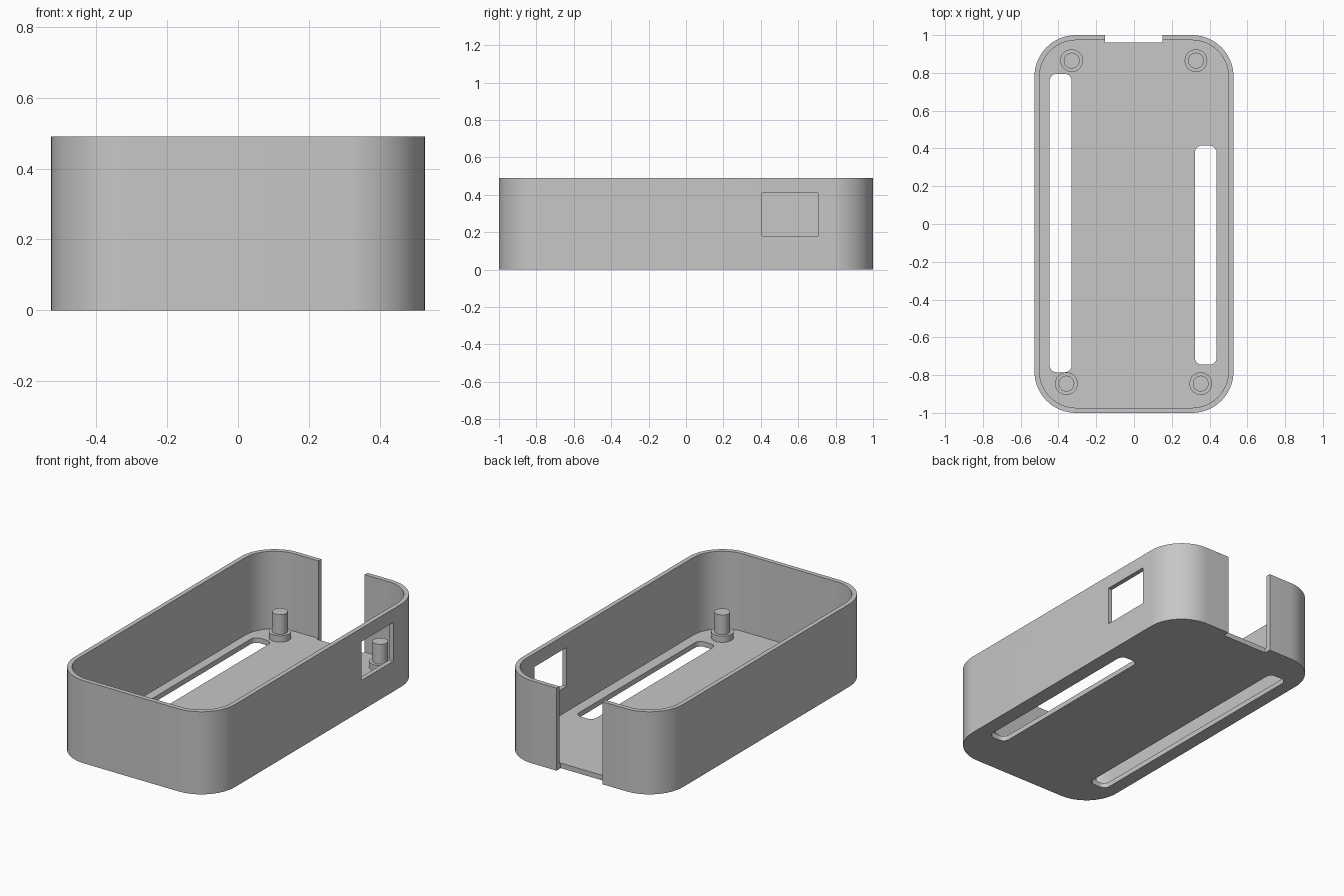
import bpy
import bmesh
import math

cube = bpy.data.objects.get("Cube")
if cube:
    bpy.data.objects.remove(cube, do_unlink=True)

GREY = (0.57, 0.57, 0.57, 1)
grey = bpy.data.materials.new("light_grey_plastic")
grey.use_nodes = True
grey.diffuse_color = GREY
grey.node_tree.nodes["Principled BSDF"].inputs["Base Color"].default_value = GREY

HEIGHT, FLOOR, WALL = 0.49, 0.03, 0.027
HALF_X, HALF_Y, RADIUS = 0.527, 1.0, 0.22


def rounded_outline(x0, x1, y0, y1, radius, steps):
    """Counter-clockwise rectangle outline with rounded corners."""
    centres = [(x1 - radius, y1 - radius), (x0 + radius, y1 - radius),
               (x0 + radius, y0 + radius), (x1 - radius, y0 + radius)]
    points = []
    for corner, (cx, cy) in enumerate(centres):
        for i in range(steps + 1):
            a = math.pi / 2 * (corner + i / steps)
            points.append((cx + radius * math.cos(a), cy + radius * math.sin(a)))
    return points


def prism(name, outline, z0, z1):
    """Extrude a closed outline between two heights."""
    bm = bmesh.new()
    face = bm.faces.new([bm.verts.new((x, y, z0)) for x, y in outline])
    top = bmesh.ops.extrude_face_region(bm, geom=[face])
    verts = [g for g in top["geom"] if isinstance(g, bmesh.types.BMVert)]
    bmesh.ops.translate(bm, vec=(0, 0, z1 - z0), verts=verts)
    bmesh.ops.recalc_face_normals(bm, faces=bm.faces)
    mesh = bpy.data.meshes.new(name)
    bm.to_mesh(mesh)
    bm.free()
    mesh.materials.append(grey)
    obj = bpy.data.objects.new(name, mesh)
    bpy.context.collection.objects.link(obj)
    return obj


def box(name, x0, x1, y0, y1, z0, z1):
    return prism(name, [(x0, y0), (x1, y0), (x1, y1), (x0, y1)], z0, z1)


def select_only(obj):
    bpy.ops.object.select_all(action='DESELECT')
    obj.select_set(True)
    bpy.context.view_layer.objects.active = obj


def combine(target, other, operation='DIFFERENCE'):
    """Apply a boolean and discard the second object."""
    mod = target.modifiers.new(other.name, 'BOOLEAN')
    mod.operation = operation
    mod.solver = 'EXACT'
    mod.object = other
    select_only(target)
    bpy.ops.object.modifier_apply(modifier=mod.name)
    bpy.data.objects.remove(other, do_unlink=True)


def smooth(obj):
    select_only(obj)
    bpy.ops.object.shade_smooth_by_angle(angle=math.radians(30))


# Open tray with rounded corners
tray = prism("tray", rounded_outline(-HALF_X, HALF_X, -HALF_Y, HALF_Y, RADIUS, 16), 0, HEIGHT)
ix, iy = HALF_X - WALL, HALF_Y - WALL
combine(tray, prism("cavity", rounded_outline(-ix, ix, -iy, iy, RADIUS - WALL, 16),
                    FLOOR, HEIGHT + 0.1))

# Back gap and side window
combine(tray, box("back_gap", -0.153, 0.15, 0.96, 1.1, -0.1, HEIGHT + 0.1))
combine(tray, box("side_window", 0.4, 0.7, 0.405, 0.705, 0.18, 0.41))

# Long floor slots
for name, x0, x1, y0, y1 in [("right_slot", -0.447, -0.33, -0.785, 0.795),
                             ("left_slot", 0.322, 0.437, -0.745, 0.415)]:
    combine(tray, prism(name, rounded_outline(x0, x1, y0, y1, 0.037, 8), -0.1, 0.1))
smooth(tray)

# Stepped mounting posts: wide collar with a narrow pin
for name, x, y in [("back_right", -0.33, 0.865), ("back_left", 0.328, 0.865),
                   ("front_right", -0.358, -0.845), ("front_left", 0.353, -0.845)]:
    for part, radius, z0, z1 in [("collar", 0.06, FLOOR, 0.067), ("pin", 0.042, 0.067, 0.184)]:
        circle = [(x + radius * math.cos(i * math.pi / 16), y + radius * math.sin(i * math.pi / 16))
                  for i in range(32)]
        smooth(prism(f"{name}_{part}", circle, z0, z1))
